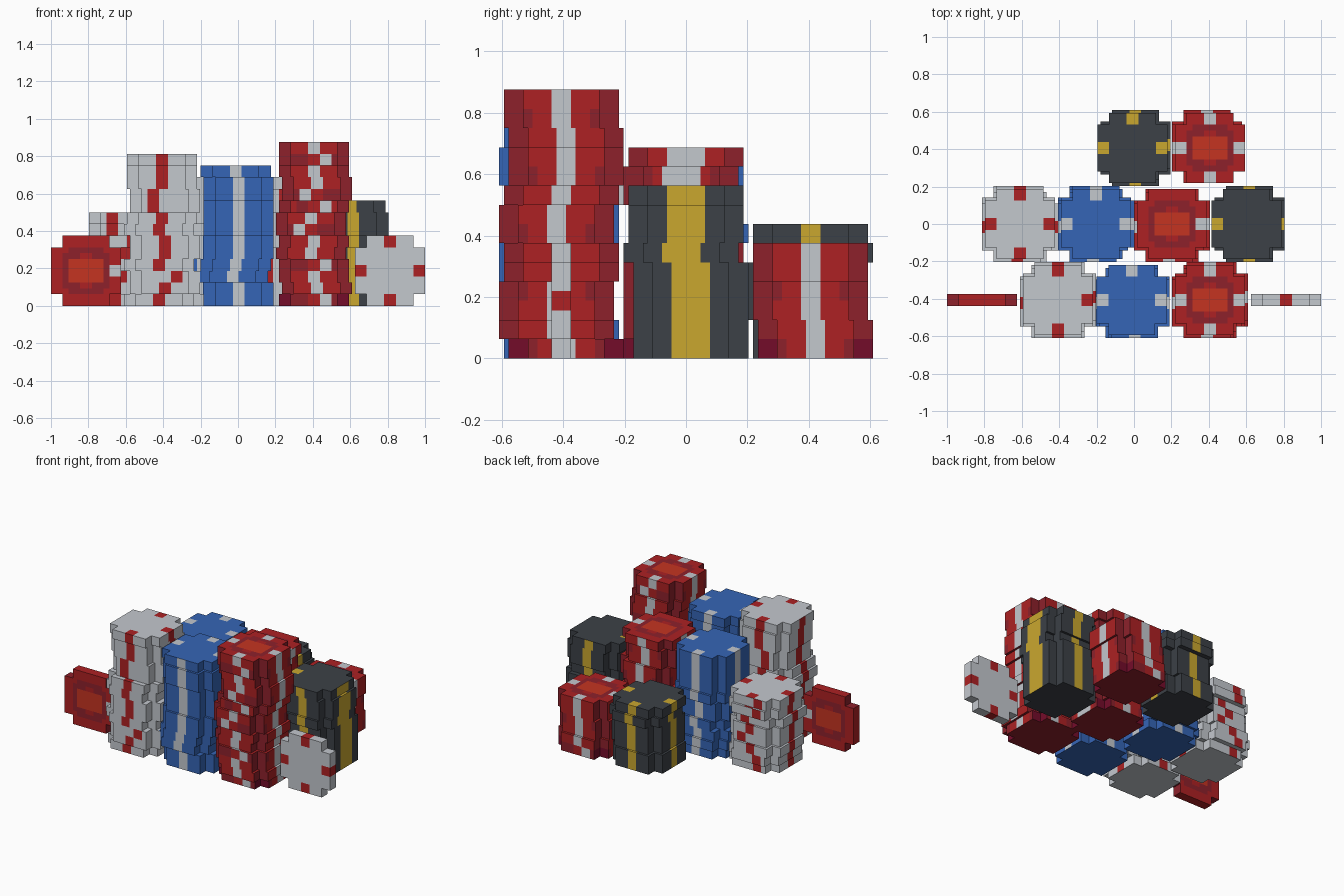
import bpy, bmesh, math, random
from mathutils import Matrix, Vector

random.seed(7)
if "Cube" in bpy.data.objects:
    bpy.data.objects.remove(bpy.data.objects["Cube"], do_unlink=True)

U = 1 / 32                                   # small grid unit
CUTS = [-6, -4, -3, -2, -1, 1, 2, 3, 4, 6]   # grid lines across one chip
N = len(CUTS) - 1
PITCH = 13 * U                               # distance between stacks


def lin(c):
    c /= 255
    return c / 12.92 if c <= 0.04045 else ((c + 0.055) / 1.055) ** 2.4


COLOURS = {
    "white": (196, 200, 206), "blue": (53, 101, 182), "charcoal": (60, 65, 71),
    "red": (173, 33, 35), "dark_red": (141, 33, 43), "crimson": (116, 12, 42),
    "orange_red": (197, 52, 33), "gold": (202, 167, 47),
}
NAMES = list(COLOURS)
MATS = []
for name, rgb in COLOURS.items():
    mat = bpy.data.materials.new(name)
    mat.use_nodes = True
    col = (*[lin(c) for c in rgb], 1)
    mat.diffuse_color = col
    bsdf = mat.node_tree.nodes["Principled BSDF"]
    bsdf.inputs["Base Color"].default_value = col
    bsdf.inputs["Roughness"].default_value = 0.8
    MATS.append(mat)

MARK = {"white": "red", "blue": "white", "charcoal": "gold", "red": "white"}


def is_cell(i, j):
    """Square chip with its four corners notched out."""
    return 0 <= i < N and 0 <= j < N and not (i in (0, N - 1) and j in (0, N - 1))


def face_colour(base, x, y, marks):
    """Colour of a cell on the flat of a chip."""
    ax, ay = abs(x), abs(y)
    if min(ax, ay) < 1 and max(ax, ay) > 4:
        side = ("E" if x > 0 else "W") if ax > ay else ("N" if y > 0 else "S")
        return MARK[base] if side in marks else base
    if base == "red":
        if ax < 3 and ay < 2:
            return "orange_red"
        if ax < 3 and ay < 3:
            return "red" if ax < 1 else "dark_red"
        if max(ax, ay) < 4 and min(ax, ay) < 3:
            return "dark_red"
    return base


def rim_colour(base, t, outer, layer, half, swivel, rim):
    """Colour of a strip on the rim, t units along that side."""
    if outer and rim and abs(t - swivel) < half:
        return MARK[base]
    if base == "red":
        if not outer:
            return "crimson" if layer == 0 else "dark_red"
        if swivel and abs(t + swivel) < 1:
            return "dark_red"
        if abs(t) > 3 and layer % 3 == 0:
            return "dark_red"
    return base


def add_chip(bm, base, matrix, layer=0, marks="NESW", rim="NESW",
             wide="", swivel=0, both=False):
    def quad(pts, colour):
        f = bm.faces.new([bm.verts.new(matrix @ (Vector(p) * U)) for p in pts])
        f.material_index = NAMES.index(colour)

    under = "dark_red" if base == "red" else base
    for i in range(N):
        for j in range(N):
            if not is_cell(i, j):
                continue
            x0, x1, y0, y1 = CUTS[i], CUTS[i + 1], CUTS[j], CUTS[j + 1]
            mx, my = (x0 + x1) / 2, (y0 + y1) / 2
            top = face_colour(base, mx, my, marks)
            quad([(x0, y0, 2), (x1, y0, 2), (x1, y1, 2), (x0, y1, 2)], top)
            quad([(x0, y1, 0), (x1, y1, 0), (x1, y0, 0), (x0, y0, 0)],
                 top if both else under)
            # rim strips wherever the neighbouring cell is missing
            for side, di, dj, a, b in (("E", 1, 0, (x1, y0), (x1, y1)),
                                       ("W", -1, 0, (x0, y1), (x0, y0)),
                                       ("N", 0, 1, (x1, y1), (x0, y1)),
                                       ("S", 0, -1, (x0, y0), (x1, y0))):
                if is_cell(i + di, j + dj):
                    continue
                outer = not (0 <= i + di < N and 0 <= j + dj < N)
                c = rim_colour(base, my if di else mx, outer, layer,
                               2 if side in wide else 1,
                               swivel if side in "NS" else 0, side in rim)
                quad([(*a, 0), (*b, 0), (*b, 2), (*a, 2)], c)


def finish(name, bm):
    bmesh.ops.remove_doubles(bm, verts=bm.verts, dist=U * 0.01)
    mesh = bpy.data.meshes.new(name)
    bm.to_mesh(mesh)
    bm.free()
    for m in MATS:
        mesh.materials.append(m)
    bpy.context.collection.objects.link(bpy.data.objects.new(name, mesh))


def add_stack(name, base, cx, cy, count, jitter, marks="NESW", wide="", turn=0.0):
    """Pile of chips, each nudged a little from the one below."""
    bm = bmesh.new()
    dx = dy = 0
    for k in range(count):
        if random.random() < jitter:
            dx, dy = random.choice((-0.5, 0, 0.5)), random.choice((-0.5, 0, 0.5))
        if k == count - 1:
            dx = dy = 0
        swivel = random.choice((-2, 2)) if random.random() < turn else 0
        chip = bmesh.new()
        loc = Vector((cx * PITCH + dx * U, cy * PITCH + dy * U, k * 2 * U))
        add_chip(chip, base, Matrix.Translation(loc), k,
                 marks if k == count - 1 else "NESW", wide=wide, swivel=swivel)
        bmesh.ops.remove_doubles(chip, verts=chip.verts, dist=U * 0.01)
        part = bpy.data.meshes.new("chip_part")
        chip.to_mesh(part)
        chip.free()
        bm.from_mesh(part)
        bpy.data.meshes.remove(part)
    mesh = bpy.data.meshes.new(name)
    bm.to_mesh(mesh)
    bm.free()
    for m in MATS:
        mesh.materials.append(m)
    bpy.context.collection.objects.link(bpy.data.objects.new(name, mesh))


# front row
add_stack("front_white_stack", "white", -1, -1, 13, 0.8, "NES", turn=0.3)
add_stack("front_blue_stack", "blue", -0.03, -1, 12, 0.5, "NEW")
add_stack("front_red_stack", "red", 1, -1, 14, 0.8, turn=0.4)
# middle row
add_stack("middle_white_stack", "white", -1.5, 0, 8, 0.8, turn=0.2)
add_stack("middle_blue_stack", "blue", -0.5, 0, 11, 0.7, "NEW")
add_stack("middle_red_stack", "red", 0.5, 0, 11, 0.6, "E", wide="E")
add_stack("middle_charcoal_stack", "charcoal", 1.48, 0, 9, 0.5, "W", wide="E")
# back row
add_stack("back_charcoal_stack", "charcoal", -0.02, 1, 7, 0.5, "NEW")
add_stack("back_red_stack", "red", 1, 1, 6, 0.8, turn=0.3)

# chips standing on edge, facing forward
for name, base, cx, marks in (("standing_red_chip", "red", -2, "E"),
                              ("standing_white_chip", "white", 2, "NESW")):
    bm = bmesh.new()
    place = (Matrix.Translation((cx * PITCH, -PITCH + U, 6 * U))
             @ Matrix.Rotation(math.pi / 2, 4, "X"))
    add_chip(bm, base, place, 1, marks, marks, both=True)
    finish(name, bm)
